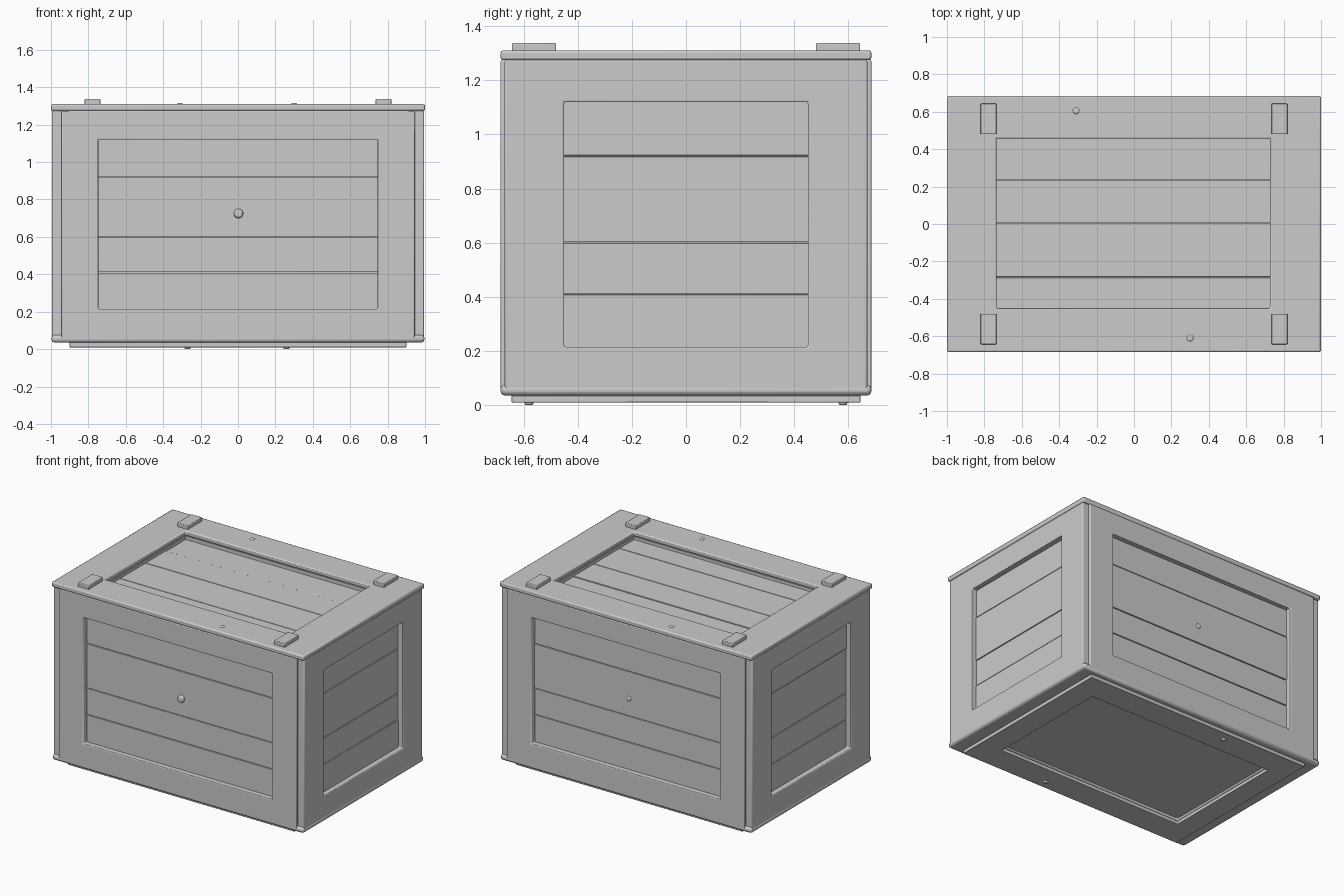
import bpy, bmesh, math, random
from mathutils import Matrix, Vector

random.seed(4)
cube = bpy.data.objects.get("Cube")
if cube:
    bpy.data.objects.remove(cube)

GREY = (0.6, 0.6, 0.6, 1)
mat = bpy.data.materials.new("plain grey")
mat.use_nodes = True
mat.diffuse_color = GREY
mat.node_tree.nodes["Principled BSDF"].inputs["Base Color"].default_value = GREY


def finish(name, bm, place=Matrix(), bevel=0.0):
    """Turn a bmesh into a placed, bevelled object."""
    bmesh.ops.recalc_face_normals(bm, faces=bm.faces)
    mesh = bpy.data.meshes.new(name)
    bm.to_mesh(mesh)
    bm.free()
    mesh.materials.append(mat)
    obj = bpy.data.objects.new(name, mesh)
    bpy.context.collection.objects.link(obj)
    obj.matrix_world = place
    if bevel:
        mod = obj.modifiers.new("Soft edges", "BEVEL")
        mod.width, mod.segments = bevel, 2
        mod.limit_method = "ANGLE"
    bpy.ops.object.select_all(action="DESELECT")
    obj.select_set(True)
    bpy.context.view_layer.objects.active = obj
    bpy.ops.object.shade_smooth_by_angle(angle=math.radians(35))
    return obj


def box(name, x, y, z, place=Matrix(), bevel=0.003):
    """Box from (min, max) ranges."""
    bm = bmesh.new()
    bmesh.ops.create_cube(bm, size=1)
    for v in bm.verts:
        v.co = Vector([(a + b) / 2 + c * (b - a) for c, (a, b) in zip(v.co, (x, y, z))])
    return finish(name, bm, place, bevel)


def frame(name, outer, inner, z, place=Matrix(), bevel=0.006):
    """Rectangular ring; outer and inner are (x range, y range)."""
    bm = bmesh.new()
    loops = []
    for (x0, x1), (y0, y1) in (outer, inner):
        corners = ((x0, y0), (x1, y0), (x1, y1), (x0, y1))
        loops.append([bm.verts.new((a, b, z[1])) for a, b in corners])
    big, small = loops
    for i in range(4):
        j = (i + 1) % 4
        bm.faces.new((big[i], big[j], small[j], small[i]))
    ret = bmesh.ops.extrude_face_region(bm, geom=bm.faces[:], use_keep_orig=True)
    for v in ret["geom"]:
        if isinstance(v, bmesh.types.BMVert):
            v.co.z = z[0]
    return finish(name, bm, place, bevel)


def planks(name, opening, cuts, depth, place):
    """Row of boards set back inside an opening, with a backing behind the gaps."""
    (x0, x1), (y0, y1) = opening
    edges = [y0 - 0.02, *cuts, y1 + 0.02]
    for i, (a, b) in enumerate(zip(edges, edges[1:])):
        top = -depth + random.uniform(-0.003, 0.003)
        box(f"{name}_plank_{i + 1}", (x0 - 0.02, x1 + 0.02), (a + 0.002, b - 0.002),
            (top - 0.03, top), place, 0.002)
    box(f"{name}_backing", (x0 - 0.02, x1 + 0.02), (y0 - 0.02, y1 + 0.02),
        (-depth - 0.025, -depth - 0.012), place, 0)


def stud(name, radius, height, place, top=0.7):
    """Round stud tapering outwards along local z."""
    bm = bmesh.new()
    bmesh.ops.create_cone(bm, cap_ends=True, segments=16, radius1=radius,
                          radius2=radius * top, depth=height)
    return finish(name, bm, place, radius * 0.2)


def wall_place(turn, distance):
    return (Matrix.Rotation(math.radians(turn), 4, "Z")
            @ Matrix.Translation((0, -distance, 0))
            @ Matrix.Rotation(math.pi / 2, 4, "X"))


# Four framed plank walls
LOW, HIGH = 0.05, 1.275
WALL_CUTS = (0.41, 0.6, 0.92)
for name, turn, half, dist, open_half in (
        ("front", 0, 0.945, 0.685, 0.747), ("back", 180, 0.945, 0.685, 0.747),
        ("left", 90, 0.67, 0.995, 0.45), ("right", -90, 0.67, 0.995, 0.45)):
    place = wall_place(turn, dist)
    opening = ((-open_half, open_half), (0.215, 1.12))
    frame(f"{name}_wall_frame", ((-half, half), (LOW, HIGH)), opening, (-0.06, 0), place)
    planks(f"{name}_wall", opening, WALL_CUTS, 0.04, place)

# Studs in the middle of the long walls
stud("front_stud", 0.03, 0.04, wall_place(0, 0.645) @ Matrix.Translation((0.003, 0.725, 0)))
stud("back_stud", 0.022, 0.02, wall_place(180, 0.645) @ Matrix.Translation((0, 0.725, 0)))

# Lid with recessed planks
TOP = 1.31
lid_open = ((-0.735, 0.727), (-0.45, 0.457))
lid_place = Matrix.Translation((0, 0, TOP))
frame("lid_frame", ((-1, 1), (-0.685, 0.685)), lid_open, (-0.036, 0), lid_place, 0.009)
frame("lid_lining", ((-0.93, 0.93), (-0.62, 0.62)), lid_open, (-0.1, -0.036), lid_place, 0)
planks("lid", lid_open, (-0.285, 0.005, 0.235), 0.06, lid_place)

# Corner blocks on the lid
for side, sx in (("left", 1), ("right", -1)):
    for end, sy in (("front", -1), ("back", 1)):
        box(f"{end}_{side}_lid_block", sorted((sx * 0.735, sx * 0.82)),
            sorted((sy * 0.48, sy * 0.643)), (TOP - 0.01, TOP + 0.027), bevel=0.004)

# Base rim, lower foot frame and recessed floor
base_open = ((-0.75, 0.735), (-0.455, 0.455))
frame("base_rim", ((-0.997, 0.997), (-0.685, 0.685)), base_open, (0.035, 0.075), bevel=0.016)
frame("foot_frame", ((-0.9, 0.9), (-0.645, 0.645)), base_open, (0.01, 0.036), bevel=0.003)
box("floor_board", (-0.8, 0.8), (-0.5, 0.5), (0.055, 0.085), bevel=0)

# Small nail heads above and below
for i, (x, y) in enumerate(((0.3, -0.61), (-0.31, 0.605))):
    stud(f"lid_nail_{i + 1}", 0.02, 0.008, Matrix.Translation((x, y, TOP + 0.001)))
for i, (x, y) in enumerate(((0.26, -0.58), (-0.27, 0.58))):
    flip = Matrix.Rotation(math.pi, 4, "X")
    stud(f"base_nail_{i + 1}", 0.02, 0.02, Matrix.Translation((x, y, 0.01)) @ flip)
